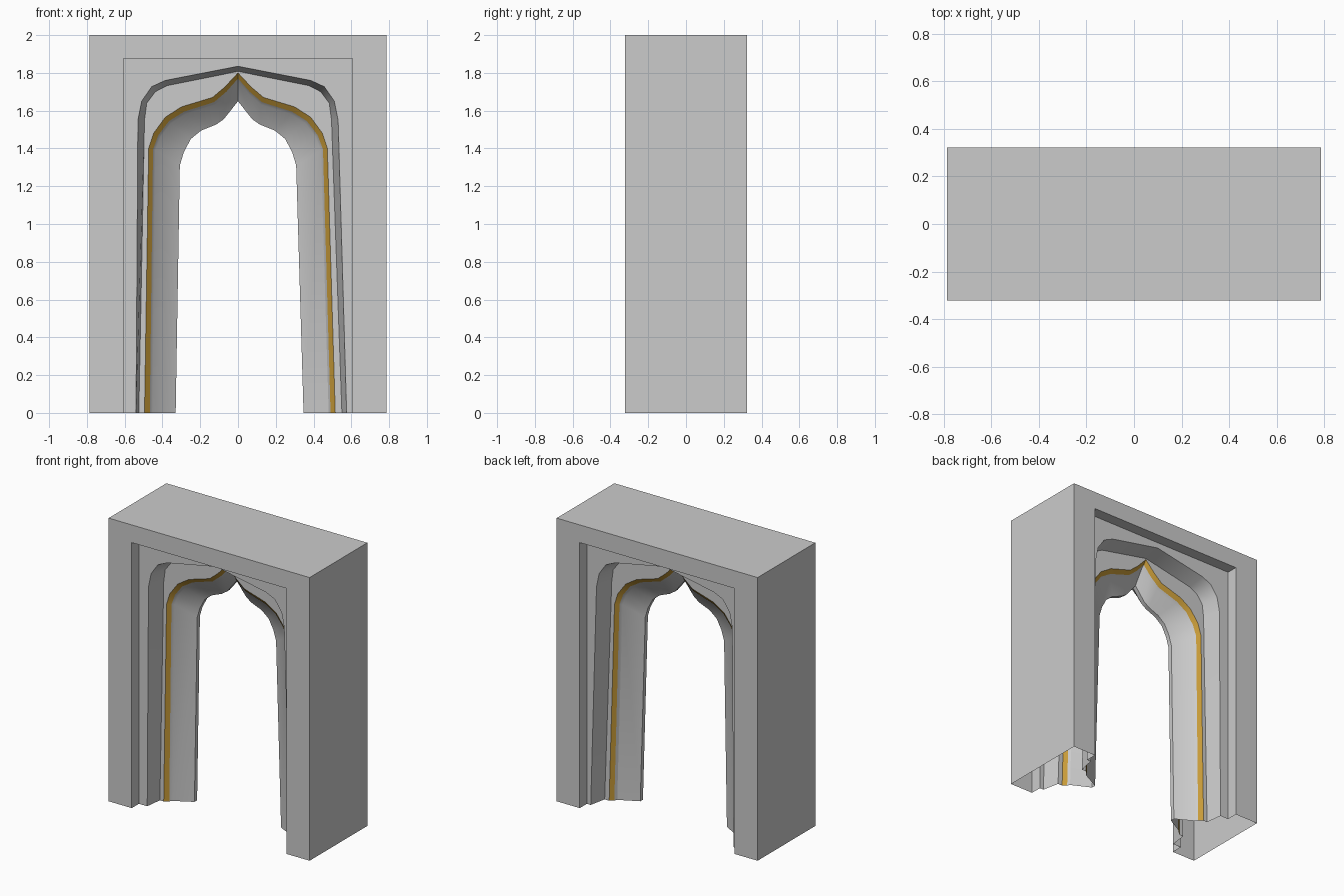
import bpy
import math

default = bpy.data.objects.get("Cube")
if default:
    bpy.data.objects.remove(default, do_unlink=True)


def make_material(name, rgb):
    mat = bpy.data.materials.new(name)
    mat.use_nodes = True
    mat.diffuse_color = (*rgb, 1)
    mat.node_tree.nodes["Principled BSDF"].inputs["Base Color"].default_value = (*rgb, 1)
    return mat


stone = make_material("grey stone", (0.6, 0.6, 0.6))
gold = make_material("gold", (0.58, 0.33, 0.04))


def arch(half, left_foot, right_foot):
    """Open outline from left foot over the apex to right foot; half runs apex to left shoulder."""
    left = [(-x, z) for x, z in reversed(half)]
    return [(-left_foot, 0)] + left + list(half[1:]) + [(right_foot, 0)]


def rectangle(half_width, height):
    return [(-half_width, 0), (-half_width, height), (half_width, height), (half_width, 0)]


def at_depth(outline, y):
    return [(x, y, z) for x, z in outline]


def shell(name, mat, strips=(), plates=()):
    """Strips join outlines point by point, plates fill between two outlines; mirrored to the back."""
    verts, faces = [], []
    for a, b in strips:
        start, n = len(verts), len(a)
        verts += a + b
        faces += [(start + i, start + i + 1, start + n + i + 1, start + n + i) for i in range(n - 1)]
    for outer, inner in plates:
        start = len(verts)
        verts += outer + inner[::-1]
        faces.append(tuple(range(start, len(verts))))
    mesh = bpy.data.meshes.new(name)
    mesh.from_pydata(verts, [], faces)
    mesh.materials.append(mat)
    obj = bpy.data.objects.new(name, mesh)
    bpy.context.collection.objects.link(obj)
    mirror = obj.modifiers.new("back half", "MIRROR")
    mirror.use_axis = (False, True, False)
    mirror.merge_threshold = 0.0005
    bpy.ops.object.select_all(action="DESELECT")
    obj.select_set(True)
    bpy.context.view_layer.objects.active = obj
    bpy.ops.object.mode_set(mode="EDIT")
    bpy.ops.mesh.select_all(action="SELECT")
    bpy.ops.mesh.remove_doubles(threshold=0.0005)
    bpy.ops.object.mode_set(mode="OBJECT")
    bpy.ops.object.shade_smooth_by_angle(angle=math.radians(30))
    return obj


# Outlines, from the outer block in to the opening
block = rectangle(0.785, 2)
recess = rectangle(0.605, 1.875)
hood_outer = arch([(0, 1.835), (0.385, 1.76), (0.457, 1.727), (0.51, 1.65), (0.53, 1.55)], 0.54, 0.575)
hood_inner = arch([(0, 1.808), (0.377, 1.732), (0.438, 1.7), (0.483, 1.64), (0.495, 1.55)], 0.525, 0.55)
trim_outer = arch([(0, 1.8), (0.07, 1.725), (0.135, 1.67), (0.3, 1.62),
                   (0.385, 1.565), (0.447, 1.48), (0.473, 1.4)], 0.495, 0.515)
trim_inner = arch([(0, 1.77), (0.062, 1.7), (0.127, 1.645), (0.285, 1.595),
                   (0.365, 1.545), (0.422, 1.47), (0.45, 1.395)], 0.467, 0.49)
groove = arch([(0, 1.755), (0.058, 1.687), (0.122, 1.632), (0.278, 1.582),
               (0.355, 1.533), (0.41, 1.462), (0.438, 1.39)], 0.452, 0.48)
opening = arch([(0, 1.65), (0.075, 1.555), (0.115, 1.527), (0.195, 1.495),
                (0.25, 1.45), (0.287, 1.38), (0.308, 1.31)], 0.33, 0.347)

# Depths of the steps
FRONT, PANEL, STEP, TRIM, GROOVE, EDGE = -0.322, -0.242, -0.122, -0.1, -0.082, -0.015

# Outer block, open underneath, with its rectangular recess
shell("portal_block", stone,
      strips=[(at_depth(block, FRONT), at_depth(block, 0)),
              (at_depth(recess, FRONT), at_depth(recess, PANEL))],
      plates=[(at_depth(block, FRONT), at_depth(recess, FRONT))])

# Flat panel and the stepped hood around the arch
shell("arch_hood", stone,
      strips=[(at_depth(hood_outer, PANEL), at_depth(hood_inner, STEP))],
      plates=[(at_depth(recess, PANEL), at_depth(hood_outer, PANEL)),
              (at_depth(hood_inner, STEP), at_depth(trim_outer, STEP))])

# Gold band along the pointed arch
shell("gold_trim", gold, strips=[(at_depth(trim_outer, STEP), at_depth(trim_inner, TRIM))])

# Groove, splayed reveal and narrow middle edge of the opening
shell("arch_reveal", stone,
      strips=[(at_depth(trim_inner, TRIM), at_depth(groove, GROOVE)),
              (at_depth(groove, GROOVE), at_depth(opening, EDGE)),
              (at_depth(opening, EDGE), at_depth(opening, 0))])
